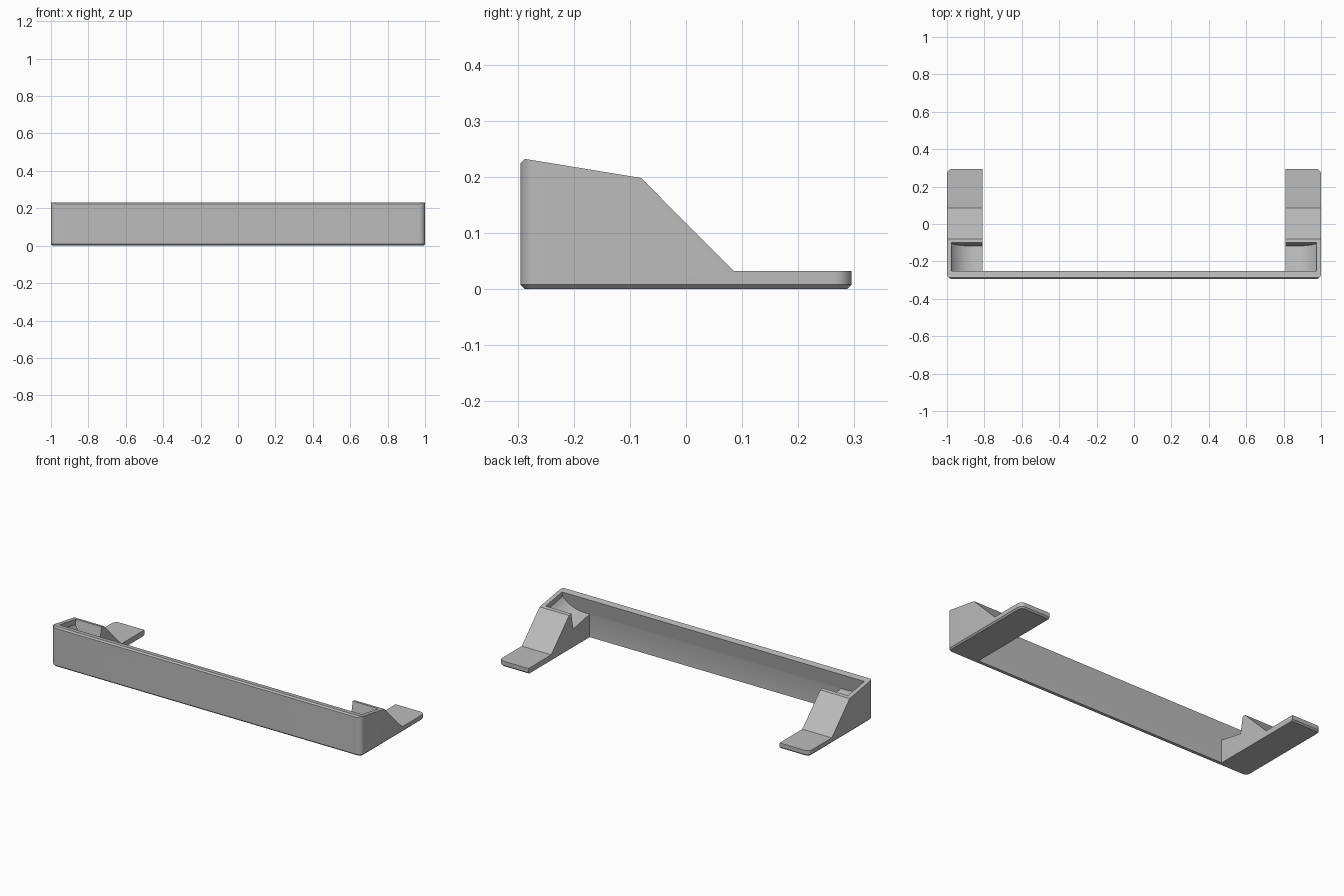
import bpy, bmesh, math
from mathutils import Matrix, Vector

cube = bpy.data.objects.get("Cube")
if cube:
    bpy.data.objects.remove(cube, do_unlink=True)

grey = bpy.data.materials.new("plain_grey")
grey.use_nodes = True
grey.diffuse_color = (0.5, 0.5, 0.5, 1)
grey.node_tree.nodes["Principled BSDF"].inputs["Base Color"].default_value = (0.5, 0.5, 0.5, 1)


def loft(name, rings):
    """Closed solid through matching rings of points."""
    bm = bmesh.new()
    loops = [[bm.verts.new(p) for p in ring] for ring in rings]
    n = len(loops[0])
    for a, b in zip(loops, loops[1:]):
        for i in range(n):
            j = (i + 1) % n
            bm.faces.new((a[i], a[j], b[j], b[i]))
    bm.faces.new(loops[0][::-1])
    bm.faces.new(loops[-1])
    bmesh.ops.recalc_face_normals(bm, faces=bm.faces)
    mesh = bpy.data.meshes.new(name)
    bm.to_mesh(mesh)
    bm.free()
    mesh.materials.append(grey)
    obj = bpy.data.objects.new(name, mesh)
    bpy.context.collection.objects.link(obj)
    return obj


def side_prism(name, profile, half_width):
    return loft(name, [[(x, y, z) for y, z in profile] for x in (-half_width, half_width)])


def rounded_plan(z, inset):
    """Rounded rectangle outline seen from above."""
    r, pts = 0.03, []
    for k, (sx, sy) in enumerate([(1, 1), (-1, 1), (-1, -1), (1, -1)]):
        for i in range(11):
            a = math.pi / 2 * (k + i / 10)
            pts.append((sx * (1 - r) + (r - inset) * math.cos(a),
                        sy * (0.295 - r) + (r - inset) * math.sin(a), z))
    return pts


def combine(obj, tool, operation):
    mod = obj.modifiers.new(operation, 'BOOLEAN')
    mod.operation, mod.solver, mod.object = operation, 'EXACT', tool
    bpy.context.view_layer.objects.active = obj
    bpy.ops.object.modifier_apply(modifier=mod.name)
    bpy.data.objects.remove(tool, do_unlink=True)


# Body: rounded footprint with a chamfered underside, trimmed to the side profile
bracket = loft("cradle_bracket", [rounded_plan(0, 0.008), rounded_plan(0.008, 0), rounded_plan(0.3, 0)])
profile = [(-0.295, -0.1), (0.4, -0.1), (0.4, 0.032), (0.085, 0.032),
           (-0.08, 0.198), (-0.287, 0.232), (-0.295, 0.224)]
combine(bracket, side_prism("side_trim", profile, 1.2), 'INTERSECT')

# Open middle between the two feet
fold_y, fold_z, tilt = -0.269, 0.134, math.radians(11)
gap = [(fold_y, -0.1), (0.5, -0.1), (0.5, 0.5), (-0.19, 0.5), (fold_y, fold_z)]
combine(bracket, side_prism("middle_gap", gap, 0.81), 'DIFFERENCE')

# Tilted pocket with curved floor ends
radius, reach = 0.15, 0.125
end = math.asin(reach / radius)
half = [(0.85 + radius * math.sin(end * i / 12), radius * (1 - math.cos(end * i / 12)))
        for i in range(13)] + [(0.975, 0.3)]
section = half + [(-x, z) for x, z in reversed(half)]
pocket = loft("pocket", [[(x, y, z) for x, z in section] for y in (0, 0.153)])
pocket.data.transform(Matrix.Translation(Vector((0, fold_y, fold_z))) @ Matrix.Rotation(-tilt, 4, 'X'))
combine(bracket, pocket, 'DIFFERENCE')

# Smooth rounded corners, sharp edges elsewhere
bpy.ops.object.select_all(action='DESELECT')
bracket.select_set(True)
bpy.context.view_layer.objects.active = bracket
bpy.ops.object.shade_smooth_by_angle(angle=math.radians(25))
